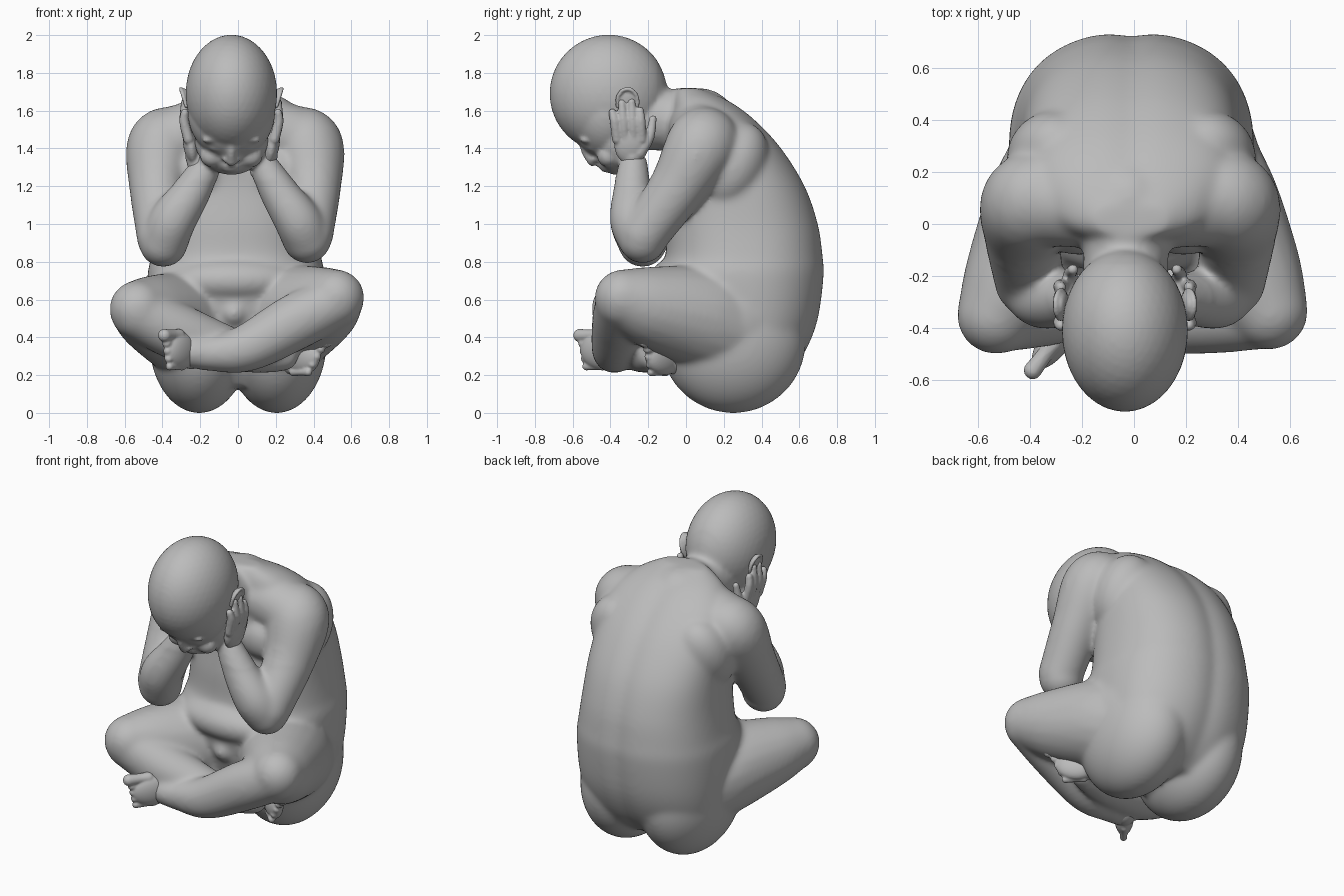
import bpy, bmesh, math
from mathutils import Vector, Matrix, Euler

skin = bpy.data.materials.new("clay_grey")
skin.diffuse_color = (0.5, 0.5, 0.5, 1)
CX = -0.035  # head centre line


def ball(bm, c, r, rot=(0, 0, 0), sub=4):
    m = Matrix.Translation(c) @ Euler(rot).to_matrix().to_4x4() @ Matrix.Diagonal((*r, 1))
    bmesh.ops.create_icosphere(bm, subdivisions=sub, radius=1, matrix=m)


def spline(pts, steps):
    """Catmull-Rom through points of any dimension."""
    p = [Vector(q) for q in pts]
    p = [2 * p[0] - p[1]] + p + [2 * p[-1] - p[-2]]
    out = []
    for i in range(1, len(p) - 2):
        a, b, c, d = p[i - 1:i + 3]
        for k in range(steps):
            t = k / steps
            out.append(0.5 * (2 * b + (c - a) * t + (2 * a - 5 * b + 4 * c - d) * t * t
                              + (3 * b - a - 3 * c + d) * t ** 3))
    return out + [p[-2]]


def limb(bm, pts, steps=8):
    """Round limb through (x, y, z, radius) points."""
    for q in spline(pts, steps):
        ball(bm, q[:3], (q[3],) * 3, sub=3)


def loft(bm, sections, n=64):
    """Stacked horizontal sections: (z, y front, y back, half width)."""
    rings = []
    for z, yf, yb, hw in spline(sections, 6):
        ring = []
        for i in range(n):
            a = 2 * math.pi * i / n
            c, s = math.cos(a), math.sin(a)
            x = hw * math.copysign(abs(c) ** 0.85, c)
            y = (yf + yb) / 2 + (yb - yf) / 2 * math.copysign(abs(s) ** 0.85, s)
            if s > 0:  # spine groove
                y -= 0.016 * math.exp(-(x / 0.06) ** 2)
            ring.append(bm.verts.new((x - 0.01, y, z)))
        rings.append(ring)
    for r0, r1 in zip(rings, rings[1:]):
        for i in range(n):
            j = (i + 1) % n
            bm.faces.new((r0[i], r0[j], r1[j], r1[i]))
    bm.faces.new(rings[0][::-1])
    bm.faces.new(rings[-1])


def finish(bm, name, voxel, smooth, soft=0):
    """Fuse the overlapping volumes into one smooth skin."""
    me = bpy.data.meshes.new(name)
    bm.to_mesh(me)
    bm.free()
    ob = bpy.data.objects.new(name, me)
    bpy.context.collection.objects.link(ob)
    bpy.ops.object.select_all(action='DESELECT')
    ob.select_set(True)
    bpy.context.view_layer.objects.active = ob
    m = ob.modifiers.new("fuse", 'REMESH')
    m.mode, m.voxel_size, m.use_smooth_shade = 'VOXEL', voxel, True
    bpy.ops.object.modifier_apply(modifier="fuse")
    if soft:  # blend everything except the face more strongly
        g = ob.vertex_groups.new(name="soft")
        g.add([v.index for v in ob.data.vertices
               if v.co.z < 1.22 or v.co.y > -0.15], 1, 'REPLACE')
        m = ob.modifiers.new("blend", 'SMOOTH')
        m.factor, m.iterations, m.vertex_group = 0.5, soft, "soft"
        bpy.ops.object.modifier_apply(modifier="blend")
    m = ob.modifiers.new("relax", 'SMOOTH')
    m.factor, m.iterations = 0.5, smooth
    bpy.ops.object.modifier_apply(modifier="relax")
    ob.data.materials.clear()
    ob.data.materials.append(skin)
    for p in ob.data.polygons:
        p.use_smooth = True
        p.material_index = 0
    return ob


# ---- body: torso, seat, neck, head, arms and legs in one skin
b = bmesh.new()
loft(b, [(0.14, 0.06, 0.46, 0.28), (0.22, 0.0, 0.56, 0.38), (0.34, -0.07, 0.645, 0.44),
         (0.5, -0.13, 0.705, 0.465), (0.72, -0.16, 0.735, 0.47), (0.83, -0.11, 0.73, 0.45),
         (1.0, -0.10, 0.705, 0.43), (1.2, -0.08, 0.635, 0.42), (1.4, -0.09, 0.51, 0.41),
         (1.55, -0.08, 0.37, 0.38), (1.65, -0.07, 0.235, 0.28), (1.72, -0.05, 0.08, 0.14)])
ball(b, (-0.02, 0.0, 0.70), (0.36, 0.2, 0.135))                      # belly
ball(b, (-0.02, -0.1, 0.53), (0.07, 0.07, 0.07))                     # groin
limb(b, [(-0.02, 0.08, 1.535, 0.185), (-0.03, -0.1, 1.55, 0.165), (CX, -0.3, 1.56, 0.17)])  # neck
ball(b, (CX, -0.41, 1.69), (0.242, 0.312, 0.312))                    # cranium
ball(b, (CX, -0.42, 1.6), (0.232, 0.2, 0.26))                        # forehead and temples
ball(b, (CX, -0.36, 1.45), (0.195, 0.135, 0.19))                     # jaw
ball(b, (CX, -0.375, 1.305), (0.06, 0.05, 0.045))                    # chin
limb(b, [(CX, -0.55, 1.425, 0.018), (CX, -0.53, 1.38, 0.023), (CX, -0.495, 1.335, 0.03)])  # nose
ball(b, (CX, -0.437, 1.306), (0.055, 0.03, 0.012))                   # upper lip
ball(b, (CX, -0.42, 1.285), (0.045, 0.03, 0.012))                    # lower lip

for s in (-1, 1):
    ball(b, (s * 0.205, 0.25, 0.38), (0.265, 0.385, 0.382))          # buttock
    ball(b, (s * 0.27, 0.22, 0.48), (0.215, 0.3, 0.3))               # hip
    ball(b, (s * 0.2 - 0.01, -0.02, 1.28), (0.15, 0.1, 0.13))        # chest
    ball(b, (s * 0.29 - 0.01, 0.25, 1.3), (0.19, 0.17, 0.25), (-0.45, 0, 0))  # shoulder blade
    limb(b, [(s * 0.08 - 0.02, 0.06, 1.52, 0.16), (s * 0.25 - 0.015, 0.08, 1.475, 0.17),
             (s * 0.37 - 0.015, 0.09, 1.43, 0.18)])                  # collar
    ball(b, (CX + s * 0.03, -0.485, 1.342), (0.02, 0.025, 0.016))    # nostril
    ball(b, (CX + s * 0.085, -0.53, 1.45), (0.07, 0.035, 0.02), (0, s * 0.15, 0))  # brow
    ball(b, (CX + s * 0.08, -0.495, 1.405), (0.04, 0.03, 0.02))      # eyelid
    ball(b, (CX + s * 0.1, -0.41, 1.36), (0.065, 0.06, 0.06))        # cheek
    d, low = -0.015, (0.02 if s < 0 else 0)
    limb(b, [(s * 0.30 + d, 0.11, 1.44, 0.17), (s * 0.385 + d, 0.08, 1.41, 0.19),
             (s * 0.41 + d, -0.04, 1.2, 0.153), (s * 0.39 + d, -0.22, 0.95 - low, 0.133)])  # upper arm
    limb(b, [(s * 0.38 + d, -0.23, 0.92 - low, 0.13), (s * 0.33 + d, -0.28, 1.02, 0.125),
             (s * 0.23 + d, -0.285, 1.17, 0.102), (s * 0.15 + d, -0.28, 1.31, 0.077)])      # forearm

# thighs and crossed shins
limb(b, [(0.22, 0.2, 0.46, 0.28), (0.3, 0.05, 0.51, 0.27), (0.43, -0.18, 0.56, 0.215), (0.52, -0.335, 0.61, 0.15)])
limb(b, [(-0.22, 0.2, 0.44, 0.28), (-0.31, 0.05, 0.48, 0.265), (-0.44, -0.19, 0.52, 0.21), (-0.53, -0.35, 0.55, 0.152)])
limb(b, [(0.52, -0.34, 0.59, 0.14), (0.3, -0.35, 0.48, 0.15), (0.05, -0.375, 0.345, 0.127),
         (-0.13, -0.385, 0.315, 0.096), (-0.25, -0.4, 0.32, 0.084)])
limb(b, [(-0.525, -0.35, 0.53, 0.147), (-0.3, -0.31, 0.42, 0.152), (-0.05, -0.26, 0.34, 0.118),
         (0.13, -0.21, 0.3, 0.09), (0.24, -0.18, 0.3, 0.08)])
finish(b, "body", 0.012, 3, 28)

# ---- hands against the cheeks: finger (base y, tip y, tip z)
FINGERS = [(-0.365, -0.39, 1.59), (-0.322, -0.34, 1.64), (-0.278, -0.288, 1.645), (-0.235, -0.243, 1.6)]
for s, side in ((-1, "left"), (1, "right")):
    b = bmesh.new()
    x = lambda v: CX + s * v
    limb(b, [(x(0.16), -0.28, 1.29, 0.065), (x(0.19), -0.285, 1.36, 0.055)])
    ball(b, (x(0.215), -0.295, 1.42), (0.04, 0.085, 0.105), (0, s * 0.15, 0))
    for y0, y1, z1 in FINGERS:
        limb(b, [(x(0.228), y0, 1.45, 0.028), (x(0.25), (y0 + y1) / 2, 1.54, 0.026),
                 (x(0.247), y1, z1, 0.021)], 6)
    limb(b, [(x(0.205), -0.25, 1.38, 0.04), (x(0.21), -0.195, 1.46, 0.028),
             (x(0.2), -0.175, 1.555, 0.021)], 6)                     # thumb
    finish(b, side + "_hand", 0.008, 3)

    # ---- ears
    b = bmesh.new()
    ball(b, (x(0.236), -0.31, 1.65), (0.02, 0.05, 0.07), (0, s * 0.2, 0))
    rim = [(x(0.245 + 0.022 * math.sin(a)), -0.31 - 0.055 * math.cos(a), 1.645 + 0.07 * math.sin(a), 0.011)
           for a in (-0.3, 0.4, 1.1, 1.8, 2.5, 3.2, 3.9)]
    limb(b, rim, 6)
    finish(b, side + "_ear", 0.007, 2)


# ---- feet lying on their outer edge, toes stacked from big (top) to small
def foot(name, toe_root, direction, lean):
    b = bmesh.new()
    root, u = Vector(toe_root), Vector(direction).normalized()
    yaw = math.atan2(u.y, u.x)
    ball(b, root - u * 0.07, (0.13, 0.057, 0.1), (0, 0, yaw))
    ball(b, root - u * 0.16 + Vector((0, 0, -0.01)), (0.1, 0.072, 0.088), (0, 0, yaw))
    for i in range(5):
        r = 0.035 if i == 0 else 0.026 - 0.001 * i
        t = 0.08 - 0.041 * i
        p = root + Vector((lean * t, 0, t)) - u * 0.008 * i
        q = p + u * (0.072 if i == 0 else 0.06)
        limb(b, [(*(p - u * 0.05), r), (*p, r * 0.9), (*q, r)], 5)
    finish(b, name, 0.007, 2)


foot("front_foot", (-0.345, -0.505, 0.33), (-0.6, -0.78, 0), 0)
foot("rear_foot", (0.385, -0.165, 0.3), (0.6, -0.6, 0), 0.4)
